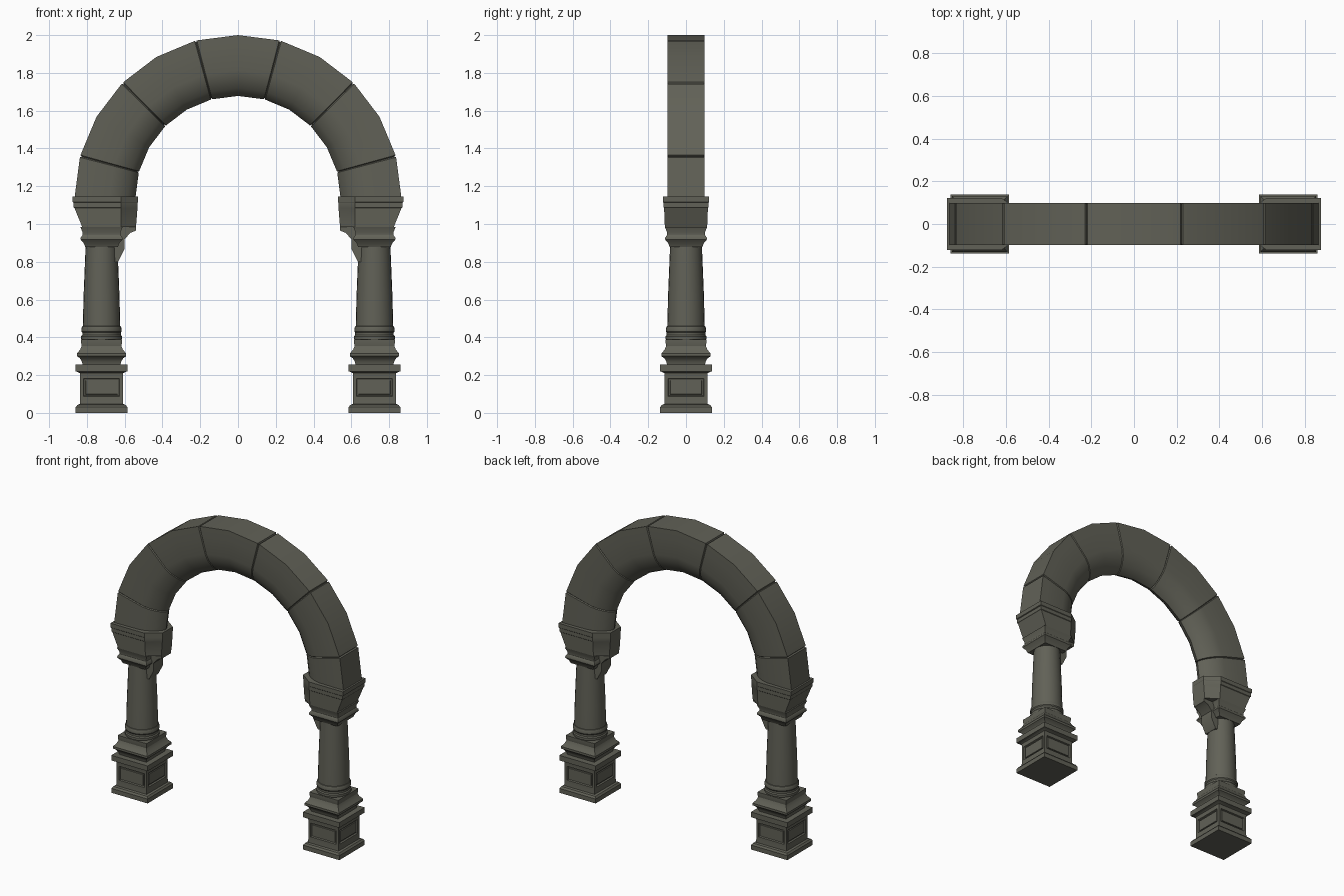
import bpy, bmesh, math

if "Cube" in bpy.data.objects:
    bpy.data.objects.remove(bpy.data.objects["Cube"])

stone = bpy.data.materials.new("dark_stone")
stone.diffuse_color = (0.12, 0.12, 0.095, 1)
stone.use_nodes = True
stone.node_tree.nodes["Principled BSDF"].inputs["Base Color"].default_value = stone.diffuse_color
CX = 0.7225            # column axis
SPRING = 1.135         # height of the arch centre


def finish(name, bm):
    bmesh.ops.recalc_face_normals(bm, faces=bm.faces)
    me = bpy.data.meshes.new(name)
    bm.to_mesh(me)
    bm.free()
    ob = bpy.data.objects.new(name, me)
    bpy.context.collection.objects.link(ob)
    me.materials.append(stone)
    bpy.ops.object.select_all(action='DESELECT')
    ob.select_set(True)
    bpy.context.view_layer.objects.active = ob
    bpy.ops.object.shade_smooth_by_angle(angle=math.radians(30))
    return ob


def loft(rings):
    """Skin a list of equal-length point rings and cap both ends."""
    bm = bmesh.new()
    loops = [[bm.verts.new(p) for p in ring] for ring in rings]
    n = len(loops[0])
    for a, b in zip(loops, loops[1:]):
        for i in range(n):
            j = (i + 1) % n
            bm.faces.new((a[i], a[j], b[j], b[i]))
    bm.faces.new(loops[0])
    bm.faces.new(loops[-1])
    bmesh.ops.recalc_face_normals(bm, faces=bm.faces)
    return bm


def square(profile, cx):
    return loft([[(cx + sx * h, sy * h, z) for sx, sy in ((-1, -1), (1, -1), (1, 1), (-1, 1))]
                 for h, z in profile])


def turned(profile, cx, sides=24):
    return loft([[(cx + r * math.cos(math.tau * i / sides), r * math.sin(math.tau * i / sides), z)
                  for i in range(sides)] for r, z in profile])


for side, s in (("left", -1), ("right", 1)):
    cx = s * CX

    # Pedestal with a framed recessed panel on each side
    bm = square([(.137, 0), (.137, .03), (.128, .042), (.115, .047), (.113, .07), (.113, .2),
                 (.115, .21), (.127, .217), (.137, .22), (.137, .255), (.1, .257)], cx)
    panels = [f for f in bm.faces if .1 < f.calc_center_median().z < .17 and abs(f.normal.z) < .1]
    bmesh.ops.inset_individual(bm, faces=panels, thickness=.025)
    bmesh.ops.inset_individual(bm, faces=panels, thickness=.005, depth=-.01)
    bmesh.ops.inset_individual(bm, faces=panels, thickness=.009)
    bmesh.ops.inset_individual(bm, faces=panels, thickness=.003, depth=.006)
    finish(side + "_pedestal", bm)

    # Square moulded plinth under the column
    finish(side + "_plinth", square([(.1, .25), (.103, .27), (.115, .29), (.13, .3), (.13, .315),
                                     (.113, .335), (.105, .355), (.108, .37), (.108, .388)], cx))

    # Round column with base rings
    finish(side + "_column", turned([(.1, .38), (.108, .392), (.108, .405), (.102, .412),
                                     (.102, .425), (.107, .432), (.107, .445), (.102, .458),
                                     (.099, .46), (.095, .62), (.084, .89)], cx))

    # Square capital
    finish(side + "_capital", square([(.086, .878), (.095, .9), (.111, .918), (.11, .928),
                                      (.1, .942), (.1, .955), (.112, .985)], cx))

    # Bracket on the inner face
    outline = [(.68, .986), (.54, .986), (.54, .965), (.57, .953), (.602, .918),
               (.602, .865), (.635, .8), (.68, .8)]
    finish(side + "_bracket", loft([[(s * x, y, z) for x, z in outline] for y in (-.05, .05)]))

    # Impost block, chamfered towards the opening
    levels = [(.825, .54, .112, .985), (.866, .532, .116, 1.085), (.87, .532, .119, 1.088),
              (.87, .532, .119, 1.113), (.876, .53, .122, 1.116), (.876, .53, .122, 1.145)]
    finish(side + "_impost", loft([[(s * x, y, z) for x, y in
                                    ((o, -w), (.62, -w), (i, -.055), (i, .055), (.62, w), (o, w))]
                                   for o, i, w, z in levels]))

# Arch cross-section: flat back, rounded underside
half = [(.865, .099), (.805, .099), (.68, .096), (.635, .086), (.585, .058), (.555, .028)]
section = [(r, -y) for r, y in half] + [(.543, 0)] + [(r, y) for r, y in reversed(half)]


def arch_ring(angle, scale=1.0):
    a = math.radians(angle)
    pts = [(.704 + (r - .704) * scale, y * scale) for r, y in section]
    return [(r * math.cos(a), y, SPRING + r * math.sin(a)) for r, y in pts]


# Voussoirs: half blocks at the springing, full blocks between, grooved joints
for k, (a, b) in enumerate([(0, 15), (15, 45), (45, 75), (75, 105), (105, 135), (135, 165), (165, 180)]):
    rings = [arch_ring(a, .94), arch_ring(a + .4)]
    if b - a > 15:
        rings.append(arch_ring((a + b) / 2))
    rings += [arch_ring(b - .4), arch_ring(b, .94)]
    finish("keystone" if k == 3 else "arch_stone_%d" % k, loft(rings))
